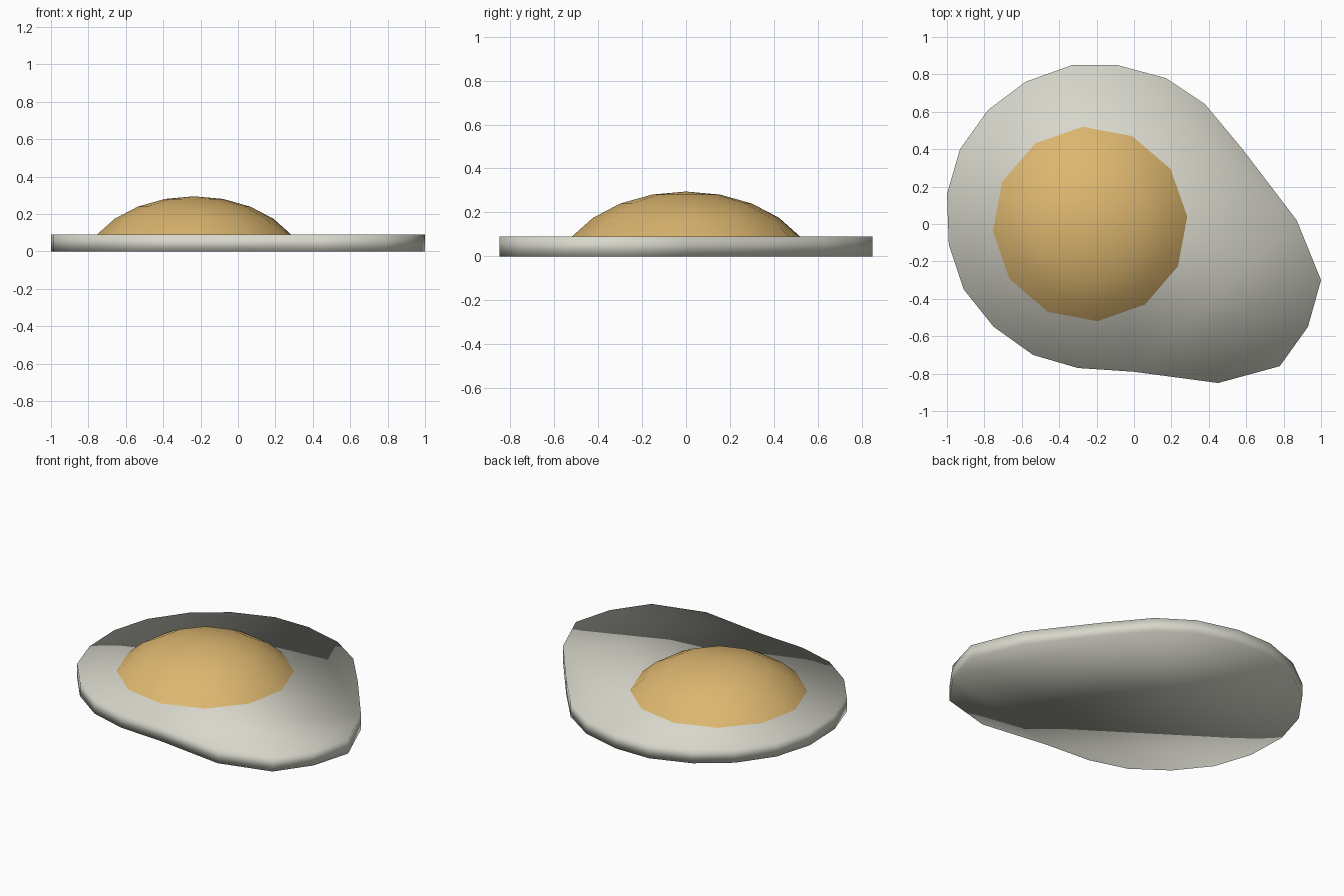
import bpy, bmesh, math

if "Cube" in bpy.data.objects:
    bpy.data.objects.remove(bpy.data.objects["Cube"])


def make_material(name, rgb):
    mat = bpy.data.materials.new(name)
    mat.diffuse_color = (*rgb, 1.0)
    mat.use_nodes = True
    mat.node_tree.nodes["Principled BSDF"].inputs["Base Color"].default_value = mat.diffuse_color
    return mat


def make_object(name, bm, mat):
    bmesh.ops.recalc_face_normals(bm, faces=bm.faces)
    for f in bm.faces:
        f.smooth = True
    mesh = bpy.data.meshes.new(name)
    bm.to_mesh(mesh)
    bm.free()
    mesh.materials.append(mat)
    obj = bpy.data.objects.new(name, mesh)
    bpy.context.collection.objects.link(obj)
    return obj


THICK = 0.09

# Egg white: irregular outline extruded into a thin slab, shaded smooth
outline = [(-1.0, 0.16), (-0.99, -0.11), (-0.91, -0.35), (-0.75, -0.55),
           (-0.54, -0.70), (-0.30, -0.77), (0.0, -0.79), (0.45, -0.85),
           (0.78, -0.76), (0.93, -0.55), (1.0, -0.30), (0.87, 0.02),
           (0.58, 0.40), (0.38, 0.64), (0.17, 0.78), (-0.09, 0.85),
           (-0.33, 0.85), (-0.58, 0.76), (-0.78, 0.61), (-0.93, 0.40)]
bm = bmesh.new()
base = bm.faces.new([bm.verts.new((x, y, 0)) for x, y in outline])
ext = bmesh.ops.extrude_face_region(bm, geom=[base], use_keep_orig=True)
top = [g for g in ext["geom"] if isinstance(g, bmesh.types.BMVert)]
bmesh.ops.translate(bm, verts=top, vec=(0, 0, THICK))
make_object("egg_white", bm, make_material("egg white", (0.68, 0.68, 0.60)))

# Yolk: 12-sided flattened dome, a 60 degree cap of an ellipsoid
SIDES, RX, RZ, CX = 12, 0.602, 0.41, -0.235
bm = bmesh.new()
rings = []
for step in range(1, 5):
    a = math.radians(15 * step)
    r, z = RX * math.sin(a), THICK + RZ * (math.cos(a) - 0.5)
    rings.append([bm.verts.new((CX + r * math.cos(t), r * math.sin(t), z))
                  for t in (math.radians(4.4) + math.tau * i / SIDES
                            for i in range(SIDES))])
pole = bm.verts.new((CX, 0, THICK + RZ * 0.5))
for i in range(SIDES):
    j = (i + 1) % SIDES
    bm.faces.new((pole, rings[0][i], rings[0][j]))
    for a, b in zip(rings, rings[1:]):
        bm.faces.new((a[i], b[i], b[j], a[j]))
make_object("yolk", bm, make_material("yolk yellow", (0.72, 0.47, 0.16)))
